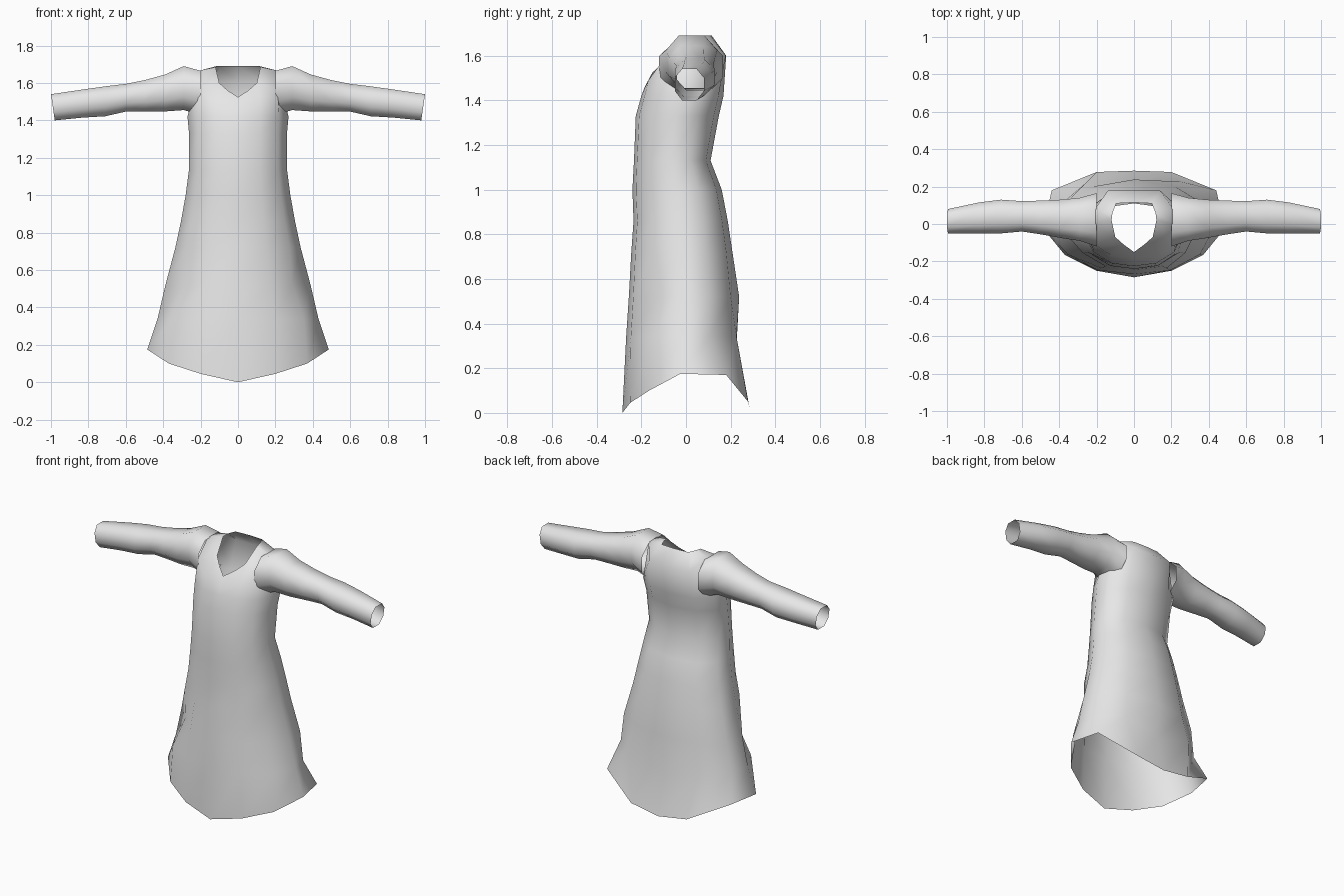
import bpy, bmesh

if "Cube" in bpy.data.objects:
    bpy.data.objects.remove(bpy.data.objects["Cube"])

cloth = bpy.data.materials.new("light grey cloth")
cloth.diffuse_color = (0.8, 0.8, 0.8, 1)
cloth.use_nodes = True
cloth.node_tree.nodes["Principled BSDF"].inputs["Base Color"].default_value = cloth.diffuse_color


def loft(name, rings, mirror=False):
    """Skin closed rings of points into an open tube."""
    bm = bmesh.new()
    loops = [[bm.verts.new(p) for p in ring] for ring in rings]
    for a, b in zip(loops, loops[1:]):
        n = len(a)
        for i in range(n):
            j = (i + 1) % n
            bm.faces.new((a[i], a[j], b[j], b[i]))
    for f in bm.faces:
        f.smooth = True
    bmesh.ops.recalc_face_normals(bm, faces=bm.faces)
    mesh = bpy.data.meshes.new(name)
    bm.to_mesh(mesh)
    bm.free()
    mesh.materials.append(cloth)
    obj = bpy.data.objects.new(name, mesh)
    bpy.context.collection.objects.link(obj)
    if mirror:
        obj.modifiers.new("mirror", 'MIRROR').use_clip = True
    return obj


def both_sides(half):
    """Complete a front-to-back half ring with its mirror image."""
    return half + [(-x, y, z) for x, y, z in half[-2:0:-1]]


# Gown body: half section as (width share, front-to-back share)
SECTION = [(0, 0), (.45, .04), (.82, .2), (1, .47), (.95, .74), (.58, .94), (0, 1)]
# height, half width, front y, back y
LEVELS = [(.34, .43, -.268, .258), (.52, .388, -.256, .238), (.72, .335, -.245, .208),
          (.86, .305, -.235, .187), (1.0, .28, -.24, .16), (1.13, .263, -.233, .11),
          (1.33, .262, -.225, .147), (1.42, .27, -.2, .168)]

hem = [(0, -.285, 0), (.2, -.25, .045), (.37, -.165, .1), (.485, -.025, .175),
       (.44, .18, .17), (.2, .278, .05), (0, .285, .02)]
rings = [both_sides(hem)]
for k, (z, w, yf, yb) in enumerate(LEVELS):
    half = [(w * sx, yf + (yb - yf) * sy, z) for sx, sy in SECTION]
    if k == 0:                      # back fold above the hem
        half[6] = (0, .225, z - .06)
        half[4] = (half[4][0] * .97, half[4][1] - .02, z)
    if k == 1:                      # soft dents beside the thighs
        half[2] = (.29, -.125, z)
        half[5] = (.22, .2, z)
    rings.append(both_sides(half))

# Shoulder yoke and open neckline with a pointed front
yoke = [(0, -.185, 1.46), (.12, -.168, 1.49), (.21, -.11, 1.57), (.215, .0, 1.665),
        (.21, .08, 1.665), (.14, .178, 1.6), (0, .18, 1.6)]
neck = [(0, -.15, 1.525), (.055, -.11, 1.56), (.1, -.07, 1.6), (.12, .02, 1.685),
        (.115, .06, 1.69), (.095, .11, 1.69), (0, .115, 1.69)]
rings += [both_sides(yoke), both_sides(neck)]
loft("gown_body", rings)

# Sleeves: x, top z, bottom z, front y, back y
SLEEVE = [(.2, 1.665, 1.43, -.12, .165), (.29, 1.69, 1.455, -.09, .14),
          (.39, 1.645, 1.448, -.075, .13), (.5, 1.615, 1.448, -.055, .125),
          (.6, 1.595, 1.447, -.04, .122), (.71, 1.582, 1.422, -.05, .13),
          (.83, 1.565, 1.415, -.05, .115), (1.0, 1.54, 1.40, -.05, .08)]
OUTLINE = [(0, .3), (.25, 0), (.75, 0), (1, .3), (1, .72), (.75, 1), (.25, 1), (0, .72)]
sleeve = []
for x, top, bot, yf, yb in SLEEVE:
    cuff = .02 if x == 1.0 else 0   # slanted wrist opening
    sleeve.append([(x - cuff * (1 - v), yf + (yb - yf) * u, bot + (top - bot) * v)
                   for u, v in OUTLINE])
loft("sleeves", sleeve, mirror=True)
